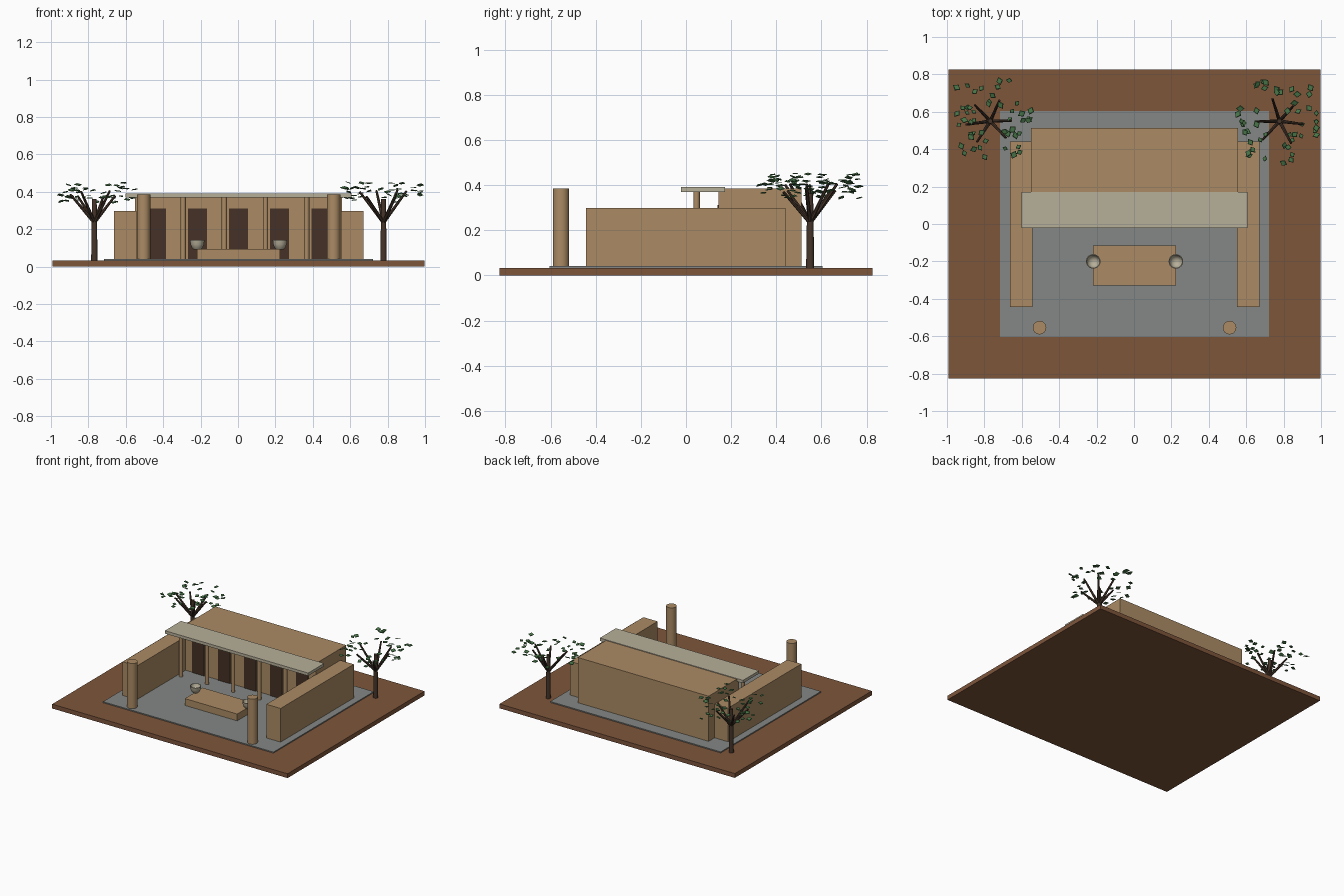
import bpy, bmesh, math, random
from mathutils import Vector, Matrix

if "Cube" in bpy.data.objects:
    bpy.data.objects.remove(bpy.data.objects["Cube"])

random.seed(4)
CX = 0.003  # building axis


def mat(name, r, g, b):
    m = bpy.data.materials.new(name)
    m.diffuse_color = (r, g, b, 1)
    m.use_nodes = True
    m.node_tree.nodes["Principled BSDF"].inputs["Base Color"].default_value = m.diffuse_color
    return m


EARTH = mat("earth", 0.21, 0.092, 0.044)
PAVING = mat("grey paving", 0.23, 0.245, 0.233)
ADOBE = mat("tan adobe", 0.41, 0.26, 0.13)
STONE = mat("pale stone", 0.47, 0.43, 0.32)
DOOR = mat("dark door", 0.058, 0.031, 0.019)
BARK = mat("bark", 0.062, 0.036, 0.023)
LEAF = mat("leaf green", 0.065, 0.18, 0.065)


def make(name, bm, material, smooth=False):
    me = bpy.data.meshes.new(name)
    bm.to_mesh(me)
    bm.free()
    me.materials.append(material)
    ob = bpy.data.objects.new(name, me)
    bpy.context.collection.objects.link(ob)
    if smooth:
        bpy.ops.object.select_all(action='DESELECT')
        ob.select_set(True)
        bpy.context.view_layer.objects.active = ob
        bpy.ops.object.shade_smooth_by_angle(angle=math.radians(40))
    return ob


def box(name, x0, x1, y0, y1, z0, z1, material):
    bm = bmesh.new()
    bmesh.ops.create_cube(bm, size=1)
    for v in bm.verts:
        v.co = Vector((CX + (x0 + x1) / 2 + v.co.x * (x1 - x0),
                       (y0 + y1) / 2 + v.co.y * (y1 - y0),
                       (z0 + z1) / 2 + v.co.z * (z1 - z0)))
    return make(name, bm, material)


def add_rod(bm, a, b, r0, r1, sides):
    a, b = Vector(a), Vector(b)
    d = b - a
    m = Matrix.Translation((a + b) / 2) @ d.to_track_quat('Z', 'Y').to_matrix().to_4x4()
    bmesh.ops.create_cone(bm, cap_ends=True, segments=sides, radius1=r0,
                          radius2=r1, depth=d.length, matrix=m)


def rod(name, a, b, r0, r1, sides, material):
    bm = bmesh.new()
    add_rod(bm, a, b, r0, r1, sides)
    return make(name, bm, material, True)


def lathe(name, cx, cy, profile, material, seg=24):
    bm = bmesh.new()
    vs = [bm.verts.new((r, 0, z)) for r, z in profile]
    es = [bm.edges.new(p) for p in zip(vs, vs[1:])]
    bmesh.ops.spin(bm, geom=vs + es, cent=(0, 0, 0), axis=(0, 0, 1),
                   angle=math.tau, steps=seg)
    bmesh.ops.remove_doubles(bm, verts=bm.verts, dist=1e-4)
    bmesh.ops.recalc_face_normals(bm, faces=bm.faces)
    bmesh.ops.translate(bm, verts=bm.verts, vec=(cx, cy, 0))
    return make(name, bm, material, True)


# Ground and courtyard
box("ground_slab", -0.994, 0.994, -0.826, 0.826, 0, 0.033, EARTH)
box("courtyard_paving", -0.72, 0.72, -0.605, 0.605, 0.03, 0.041, PAVING)

# Main hall, side wings, canopy and podium
box("main_hall", -0.5525, 0.5525, 0.145, 0.512, 0.041, 0.386, ADOBE)
box("canopy", -0.605, 0.605, -0.022, 0.172, 0.369, 0.391, STONE)
box("podium", -0.221, 0.221, -0.33, -0.114, 0.041, 0.093, ADOBE)
for side, s in (("left", -1), ("right", 1)):
    xs = sorted((s * 0.547, s * 0.667))
    box(side + "_wing", xs[0], xs[1], -0.443, 0.44, 0.041, 0.298, ADOBE)
    # Free-standing front column
    x = CX + s * 0.508
    rod(side + "_column", (x, -0.554, 0.04), (x, -0.554, 0.386), 0.036, 0.036, 32, ADOBE)
    # Offering bowl with hollow top
    lathe(side + "_bowl", CX + s * 0.221, -0.2,
          [(0, 0.092), (0.02, 0.092), (0.03, 0.104), (0.036, 0.12), (0.039, 0.142),
           (0.035, 0.142), (0.03, 0.124), (0.018, 0.111), (0, 0.107)], STONE)

# Doors, each with a slim canopy post beside it
for i in range(5):
    x = (i - 2) * 0.22
    box(f"door_{i + 1}", x - 0.051, x + 0.051, 0.139, 0.147, 0.041, 0.312, DOOR)
    px = CX + x - 0.076
    rod(f"canopy_post_{i + 1}", (px, 0.047, 0.04), (px, 0.047, 0.372), 0.014, 0.014, 16, ADOBE)


# Trees: trunk, spreading branches and loose flat leaves
def tree(side, x, y, turn):
    bm = bmesh.new()
    add_rod(bm, (x, y, 0.03), (x, y, 0.362), 0.018, 0.013, 10)
    leaves = bmesh.new()
    for k in range(6):
        a = turn + k * math.tau / 6 + random.uniform(-0.15, 0.15)
        r = random.uniform(0.11, 0.135)
        tip = Vector((x + r * math.cos(a), y + r * math.sin(a), random.uniform(0.36, 0.41)))
        add_rod(bm, (x, y, 0.235), tip, 0.01, 0.006, 7)
        for _ in range(8):
            c = tip + Vector((random.uniform(-0.08, 0.08) + 0.035 * math.cos(a),
                              random.uniform(-0.08, 0.08) + 0.035 * math.sin(a),
                              random.uniform(-0.035, 0.05)))
            c.x = max(-0.978, min(0.975, c.x))
            w = random.uniform(0.013, 0.02)
            rot = (Matrix.Rotation(random.uniform(0, math.tau), 4, 'Z')
                   @ Matrix.Rotation(random.uniform(-0.5, 0.5), 4, 'X'))
            m = Matrix.Translation(c) @ rot @ Matrix.Diagonal((w * 1.2, w, 0.004, 1))
            bmesh.ops.create_cone(leaves, cap_ends=True, segments=4, radius1=1,
                                  radius2=0.85, depth=1, matrix=m)
    make(side + "_tree_wood", bm, BARK, True)
    make(side + "_tree_leaves", leaves, LEAF)


tree("left", -0.768, 0.55, 0.1)
tree("right", 0.778, 0.55, -0.1)
